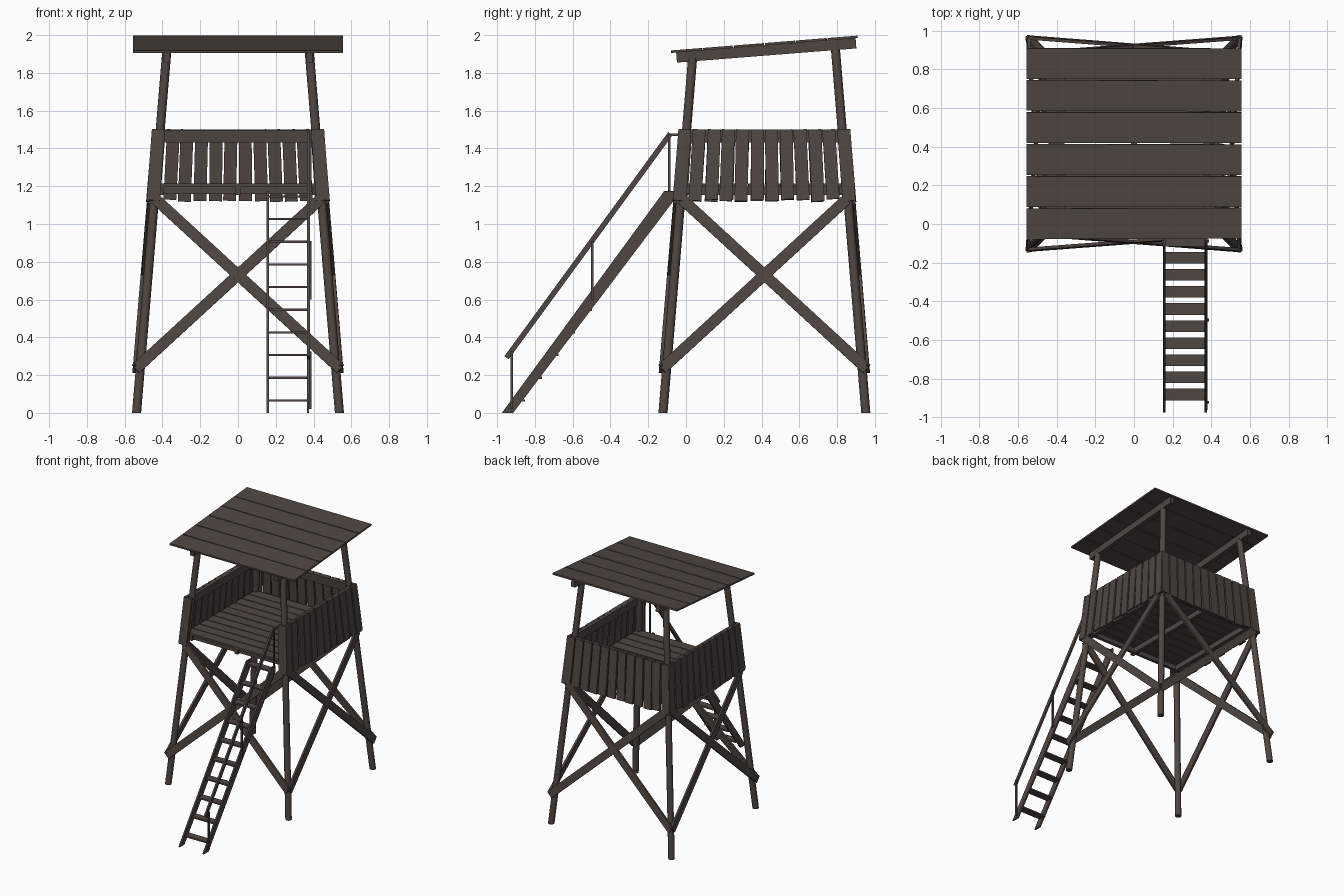
import bpy, bmesh, math, random
from mathutils import Vector, Matrix

if "Cube" in bpy.data.objects:
    bpy.data.objects.remove(bpy.data.objects["Cube"])

random.seed(4)
CY = 0.415          # tower centre in y


def material(name, col):
    m = bpy.data.materials.new(name)
    m.diffuse_color = (*col, 1)
    m.use_nodes = True
    m.node_tree.nodes["Principled BSDF"].inputs["Base Color"].default_value = m.diffuse_color
    return m


WOOD = material("dark brown wood", (0.080, 0.062, 0.054))


def finish(name, bm, smooth=False):
    bmesh.ops.recalc_face_normals(bm, faces=bm.faces)
    me = bpy.data.meshes.new(name)
    bm.to_mesh(me)
    bm.free()
    ob = bpy.data.objects.new(name, me)
    bpy.context.collection.objects.link(ob)
    me.materials.append(WOOD)
    if smooth:
        bpy.context.view_layer.objects.active = ob
        ob.select_set(True)
        bpy.ops.object.shade_smooth_by_angle(angle=math.radians(50))
        ob.select_set(False)
    return ob


def board(bm, p, q, width, thick, normal):
    """Box from p to q; thick is measured along normal, width across it."""
    p, q, n = Vector(p), Vector(q), Vector(normal)
    d = (q - p).normalized()
    n = (n - d * n.dot(d)).normalized()
    s = d.cross(n)
    m = Matrix((s, d, n)).transposed().to_4x4()
    m.translation = (p + q) / 2
    bmesh.ops.create_cube(bm, size=1, matrix=m @ Matrix.Diagonal((width, (q - p).length, thick, 1)))


def half(z):
    """Half distance between leg centres at height z."""
    return 0.537 - 0.0835 * z


def on_side(k, u, z, off):
    """Point on side k (0 front, 1 right, 2 back, 3 left) of the leaning frame."""
    v = Matrix.Rotation(k * math.pi / 2, 3, 'Z') @ Vector((u, -(half(z) + off), z))
    return v + Vector((0, CY, 0))


def outward(k):
    return Matrix.Rotation(k * math.pi / 2, 3, 'Z') @ Vector((0, -1, 0.0835))


# Four round leaning legs
bm = bmesh.new()
for sx in (-1, 1):
    for sy, top in ((-1, 1.88), (1, 1.94)):
        r = bmesh.ops.create_cone(bm, cap_ends=True, segments=12, radius1=0.024, radius2=0.024, depth=top)
        for v in r['verts']:
            v.co.z += top / 2
            h = half(v.co.z)
            v.co.x += sx * h
            v.co.y += CY + sy * h
finish("legs", bm, True)

# Cross braces on all four sides
bm = bmesh.new()
for k in range(4):
    for s in (-1, 1):
        board(bm, on_side(k, -s * 0.435, 1.13, 0.031), on_side(k, s * 0.542, 0.233, 0.031 + 0.001 * s),
              0.058, 0.016, outward(k))
finish("cross_braces", bm)

# Wall planks, fanned to follow the legs; the front stays open
bm = bmesh.new()
N = 12
for k in (1, 2, 3):
    for i in range(N):
        t = (i + 0.5) / N * 2 - 1
        ub = t * 0.486 + random.uniform(-0.004, 0.004)
        ut = t * 0.457 + random.uniform(-0.003, 0.003)
        board(bm, on_side(k, ub, 1.125 + random.uniform(-0.008, 0.008), 0.034),
              on_side(k, ut, 1.5, 0.034), 0.068, 0.018, outward(k))
finish("wall_planks", bm)

# Corner boards at the open front
bm = bmesh.new()
for s in (-1, 1):
    board(bm, on_side(0, s * 0.449, 1.125, 0.034), on_side(0, s * 0.421, 1.5, 0.034), 0.07, 0.018, outward(0))
finish("front_corner_boards", bm)

# Inner top rails
bm = bmesh.new()
for k in (1, 2, 3):
    board(bm, on_side(k, -0.425, 1.465, 0.014), on_side(k, 0.425, 1.465, 0.014), 0.068, 0.02, outward(k))
finish("top_rails", bm)

# Floor boards and the joists beneath
bm = bmesh.new()
fh = 0.448
n = 10
for i in range(n):
    y = CY - fh + (i + 0.5) * 2 * fh / n
    j = random.uniform(-0.002, 0.002)
    board(bm, (-fh, y + j, 1.205), (fh, y - j, 1.205), 2 * fh / n - 0.007, 0.018, (0, 0, 1))
finish("floor_boards", bm)
bm = bmesh.new()
for y in (-0.41, 0.41):
    board(bm, (-0.44, CY + y, 1.178), (0.44, CY + y, 1.178), 0.025, 0.036, (0, 0, 1))
for x in (-0.41, 0, 0.41):
    board(bm, (x, CY - 0.44, 1.175), (x, CY + 0.44, 1.175), 0.03, 0.042, (0, 0, 1))
finish("floor_joists", bm)

# Sloping roof boards on two beams
Y0, Y1, Z0, Z1 = -0.08, 0.912, 1.912, 1.991
rn = Vector((0, -(Z1 - Z0), Y1 - Y0)).normalized()
bm = bmesh.new()
n = 6
for i in range(n):
    t = (i + 0.5) / n
    y, z = Y0 + t * (Y1 - Y0), Z0 + t * (Z1 - Z0)
    j = random.uniform(-0.002, 0.002)
    board(bm, (-0.556, y - j, z), (0.556, y + j, z), (Y1 - Y0) / n - 0.006, 0.013, rn)
finish("roof_boards", bm)
bm = bmesh.new()
for x in (-0.378, 0.378):
    board(bm, (x, -0.05, 1.882), (x, 0.9, 1.957), 0.035, 0.055, rn)
finish("roof_beams", bm)

# Ladder stringers with cut ends
bm = bmesh.new()
profile = [(-0.975, 0), (-0.915, 0), (-0.06, 1.13), (-0.06, 1.175), (-0.115, 1.175)]
for x in (0.15, 0.364):
    f = bm.faces.new([bm.verts.new((x, y, z)) for y, z in profile])
    g = bmesh.ops.extrude_face_region(bm, geom=[f])
    bmesh.ops.translate(bm, vec=(0.013, 0, 0), verts=[v for v in g['geom'] if isinstance(v, bmesh.types.BMVert)])
finish("ladder_stringers", bm)

# Ladder steps
bm = bmesh.new()
for i in range(10):
    z = 0.066 + 0.12 * i
    y = -0.882 + 0.0885 * i
    board(bm, (0.155, y, z), (0.37, y, z), 0.06, 0.012, (0, 0, 1))
finish("ladder_steps", bm)

# Handrail on the right of the ladder
bm = bmesh.new()
board(bm, (0.373, -0.95, 0.292), (0.373, -0.083, 1.478), 0.014, 0.028, (0, -0.8, 0.6))
board(bm, (0.373, -0.09, 1.472), (0.373, -0.025, 1.472), 0.014, 0.014, (0, 0, 1))
for y, z0, z1 in ((-0.922, 0.02, 0.325), (-0.497, 0.6, 0.91), (-0.088, 1.17, 1.475)):
    board(bm, (0.383, y, z0), (0.383, y, z1), 0.014, 0.012, (1, 0, 0))
finish("handrail", bm)
